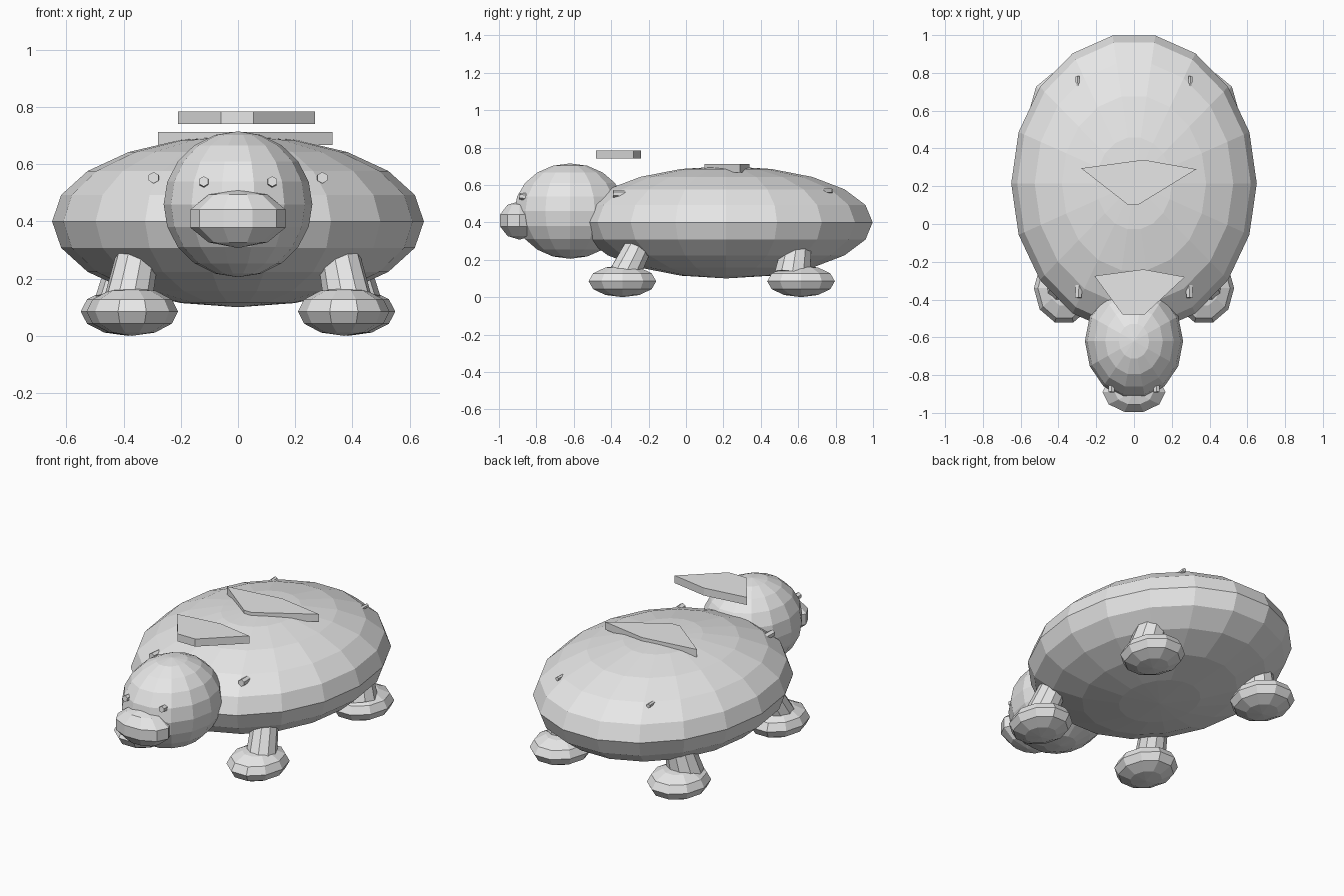
import bpy
import bmesh
import math
from mathutils import Vector

cube = bpy.data.objects.get("Cube")
if cube:
    bpy.data.objects.remove(cube, do_unlink=True)

COLOUR = (0.8, 0.8, 0.8, 1)
grey = bpy.data.materials.new("plain grey")
grey.use_nodes = True
grey.diffuse_color = COLOUR
grey.node_tree.nodes["Principled BSDF"].inputs["Base Color"].default_value = COLOUR


def finish(name, bm):
    bmesh.ops.recalc_face_normals(bm, faces=bm.faces[:])
    mesh = bpy.data.meshes.new(name)
    bm.to_mesh(mesh)
    bm.free()
    mesh.materials.append(grey)
    obj = bpy.data.objects.new(name, mesh)
    bpy.context.collection.objects.link(obj)
    return obj


def ellipsoid(name, centre, radii, segments, rings):
    """Faceted ellipsoid with a corner on the x axis."""
    bm = bmesh.new()

    def point(lat, lon):
        unit = (math.cos(lat) * math.cos(lon), math.cos(lat) * math.sin(lon), math.sin(lat))
        return bm.verts.new([c + r * u for c, r, u in zip(centre, radii, unit)])

    bands = []
    for i in range(1, rings):
        lat = math.pi * (i / rings - 0.5)
        bands.append([point(lat, math.tau * j / segments) for j in range(segments)])
    bottom, top = point(-math.pi / 2, 0), point(math.pi / 2, 0)
    for j in range(segments):
        k = (j + 1) % segments
        bm.faces.new((bottom, bands[0][k], bands[0][j]))
        bm.faces.new((top, bands[-1][j], bands[-1][k]))
        for low, high in zip(bands, bands[1:]):
            bm.faces.new((low[j], low[k], high[k], high[j]))
    return finish(name, bm)


def rod(name, start, end, r1, r2, sides):
    """Straight tapered rod between two points."""
    start, end = Vector(start), Vector(end)
    axis = end - start
    bm = bmesh.new()
    bmesh.ops.create_cone(bm, cap_ends=True, segments=sides, radius1=r1, radius2=r2,
                          depth=axis.length)
    obj = finish(name, bm)
    obj.rotation_mode = 'QUATERNION'
    obj.rotation_quaternion = axis.to_track_quat('Z', 'Y')
    obj.location = (start + end) / 2
    return obj


def plate(name, outline, z, thickness):
    bm = bmesh.new()
    face = bm.faces.new([bm.verts.new((x, y, z)) for x, y in outline])
    result = bmesh.ops.extrude_face_region(bm, geom=[face])
    verts = [v for v in result["geom"] if isinstance(v, bmesh.types.BMVert)]
    bmesh.ops.translate(bm, verts=verts, vec=(0, 0, thickness))
    return finish(name, bm)


# Body, head and muzzle
ellipsoid("body", (0, 0.215, 0.40), (0.65, 0.795, 0.30), 18, 10)
ellipsoid("head", (0, -0.62, 0.46), (0.26, 0.305, 0.255), 14, 10)
ellipsoid("muzzle", (0, -0.89, 0.41), (0.175, 0.115, 0.103), 10, 5)

for side, s in (("left", 1), ("right", -1)):
    # Feet and tapered legs
    ellipsoid(f"front_foot_{side}", (s * 0.37, -0.34, 0.085), (0.16, 0.19, 0.085), 10, 6)
    ellipsoid(f"back_foot_{side}", (s * 0.385, 0.615, 0.085), (0.165, 0.19, 0.085), 10, 6)
    rod(f"front_leg_{side}", (s * 0.385, -0.33, 0.12), (s * 0.34, -0.22, 0.34), 0.085, 0.07, 10)
    rod(f"back_leg_{side}", (s * 0.40, 0.57, 0.12), (s * 0.36, 0.60, 0.32), 0.10, 0.075, 10)
    # Eyes and small studs on the shell
    rod(f"eye_{side}", (s * 0.115, -0.80, 0.53), (s * 0.12, -0.89, 0.54), 0.022, 0.018, 6)
    rod(f"front_stud_{side}", (s * 0.29, -0.30, 0.55), (s * 0.295, -0.39, 0.553), 0.02, 0.02, 6)
    rod(f"back_stud_{side}", (s * 0.295, 0.70, 0.567), (s * 0.30, 0.782, 0.568), 0.012, 0.012, 6)

# Flat wedge plates above the back and neck
plate("back_plate", [(-0.28, 0.295), (-0.03, 0.10), (0.02, 0.10), (0.33, 0.29), (0.05, 0.34)],
      0.667, 0.045)
plate("neck_plate", [(-0.21, -0.275), (-0.06, -0.48), (0.055, -0.48), (0.27, -0.28), (0.05, -0.24)],
      0.74, 0.045)
